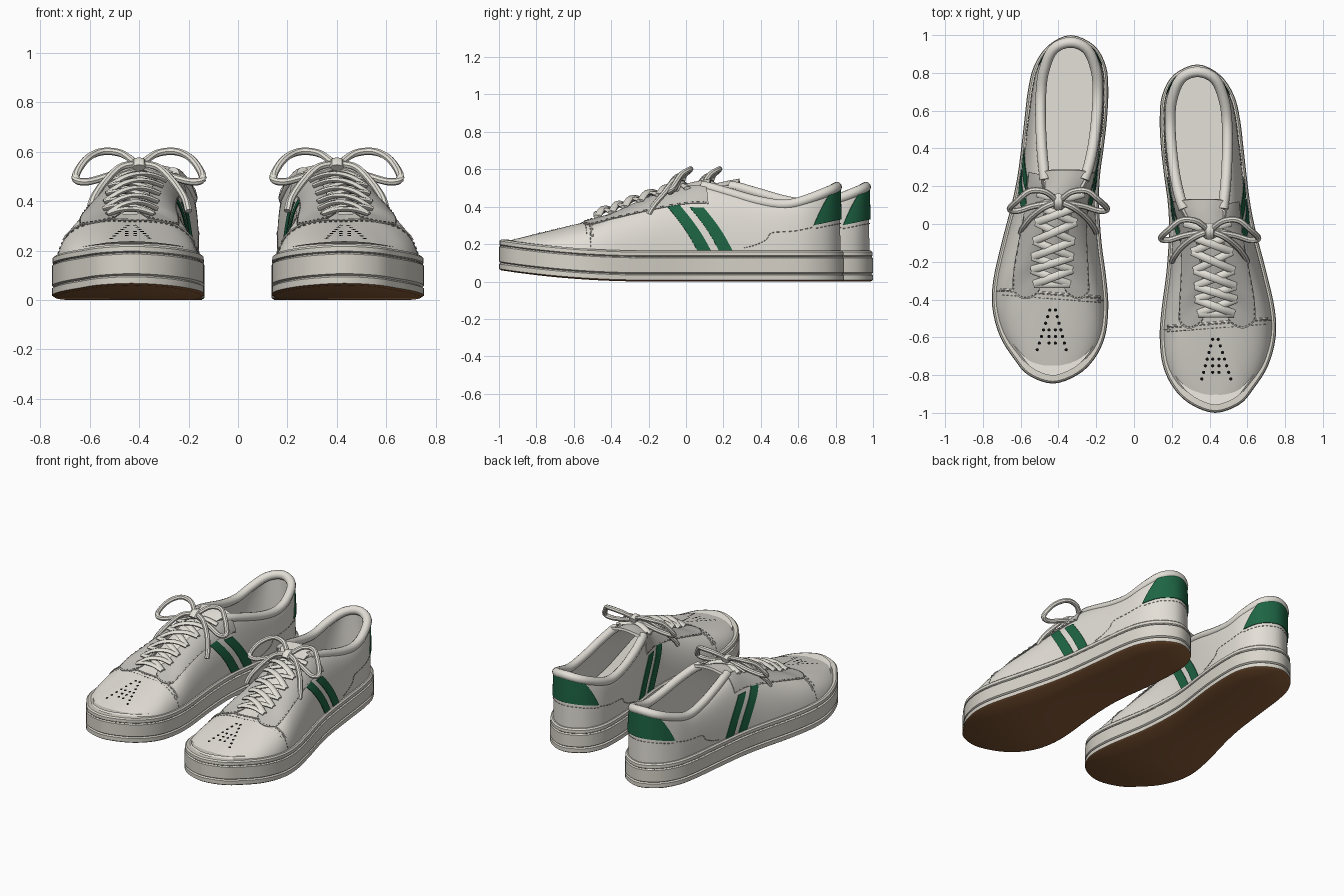
import bpy
from math import floor, cos, sin, pi, radians
from mathutils import Vector
from mathutils.bvhtree import BVHTree

if "Cube" in bpy.data.objects:
    bpy.data.objects.remove(bpy.data.objects["Cube"], do_unlink=True)

def material(name, *rgb):
    m = bpy.data.materials.new(name)
    m.use_nodes = True
    m.diffuse_color = (*rgb, 1)
    m.node_tree.nodes["Principled BSDF"].inputs["Base Color"].default_value = (*rgb, 1)
    return m
LEATHER = material("off white leather", .77, .74, .68)
RUBBER = material("pale rubber", .7, .67, .6)
SUEDE = material("grey suede", .57, .55, .51)
GREEN = material("dark green", .013, .13, .058)
BROWN = material("brown outsole", .25, .108, .04)
LINING = material("beige insole", .78, .75, .69)
LACE = material("lace white", .77, .75, .68)
THREAD = material("grey thread", .35, .34, .31)
BLACK = material("black hole", .004, .004, .004)

# Keys from toe to heel: sole y, inner x, outer x, opening y, inner x, outer x, z
KEYS = [
    (-1.0, .43, .43, -.42, .435, .435, .345), (-.955, .30, .56, -.415, .42, .45, .347),
    (-.87, .21, .635, -.41, .40, .47, .35), (-.75, .153, .71, -.40, .385, .485, .355),
    (-.6, .136, .75, -.37, .375, .49, .365), (-.45, .146, .745, -.32, .37, .49, .39),
    (-.25, .172, .7, -.2, .355, .48, .445), (-.05, .185, .648, -.04, .32, .47, .495),
    (.1, .18, .617, .08, .25, .485, .51), (.25, .16, .597, .22, .21, .5, .475),
    (.4, .143, .58, .38, .187, .508, .43), (.55, .136, .562, .53, .178, .507, .41),
    (.68, .148, .53, .66, .187, .49, .44), (.79, .21, .455, .78, .24, .435, .485),
    (.845, .335, .335, .82, .335, .335, .505)]
inner, outer = ([Vector((k[s], k[0], k[s + 3], k[3], k[6])) for k in KEYS] for s in (1, 2))
RING = inner + outer[-2:0:-1]
TURN = len(RING)
HEEL = TURN // 2
N = 4 * TURN

def spline(pts, r, closed=False):
    n = len(pts)
    i = floor(r) if closed else max(0, min(floor(r), n - 2))
    f = r - i
    a, b, c, d = (pts[j % n if closed else max(0, min(j, n - 1))] for j in range(i - 1, i + 3))
    return (b * 2 + (c - a) * f + (a * 2 - b * 5 + c * 4 - d) * f**2 + (b * 3 - a - c * 3 + d) * f**3) / 2
def smooth(pts, n=8):
    pts = [Vector(p) for p in pts]
    return [spline(pts, i / n) for i in range((len(pts) - 1) * n + 1)]
def outline(r, inset, z):
    p, a, b = (spline(RING, r + e, True) for e in (0, -.05, .05))
    t = Vector((b[0] - a[0], b[1] - a[1])).normalized()
    lift = .06 * max(0, (-.2 - p[1]) / .8) ** 2
    return Vector((p[0] + t.y * inset, p[1] - t.x * inset, z + lift))
def opening(r):
    return Vector(spline(RING, r, True)[2:])
def skin(r, t, off=0):
    if off:
        n = (skin(r, t + .02) - skin(r, t - .02)).cross(skin(r + .03, t) - skin(r - .03, t))
        return skin(r, t) + n.normalized() * off
    b, c = outline(r, .02, .15), opening(r)
    p = b.lerp(c, .1)
    p.z = b.z + (c.z - b.z) * (.1 + .73 * min(1, min(r % TURN, TURN - r % TURN) / 5))
    return b * (1 - t)**2 + p * 2 * t * (1 - t) + c * t * t

def grid(f, nu, nv, closed=False):
    cols = nu if closed else nu + 1
    verts = [f(i / nu, j / nv) for i in range(cols) for j in range(nv + 1)]
    at = lambda i, j: (i % cols) * (nv + 1) + j
    return verts, [(at(i, j), at(i, j + 1), at(i + 1, j + 1), at(i + 1, j))
                   for i in range(nu) for j in range(nv)]
def sweep(path, w, h, sides=8):
    n, rings, side = len(path), [], Vector((1, 0, 0))
    for i, p in enumerate(path):
        t = (path[min(i + 1, n - 1)] - path[max(i - 1, 0)]).normalized()
        s = t.cross(Vector((0, 0, 1)))
        side = s.normalized() if s.length > .05 else side
        up = side.cross(t)
        rings += [p + side * cos(2 * pi * j / sides) * w - up * sin(2 * pi * j / sides) * h
                  for j in range(sides)]
    at = lambda i, j: i * sides + j % sides
    faces = [(at(i, j), at(i, j + 1), at(i + 1, j + 1), at(i + 1, j))
             for i in range(n - 1) for j in range(sides)]
    return rings, faces + [tuple(range(sides))[::-1], tuple(at(n - 1, j) for j in range(sides))]
def join(parts):
    verts, faces = [], []
    for v, f in parts:
        faces += [tuple(i + len(verts) for i in q) for q in f]
        verts += v
    return verts, faces

# Each part is made for the left shoe and mirrored for the right shoe
def add(name, geo, *mats, thick=0, grow=1, rule=lambda i: 0):
    for side, sx, dy in (("left", 1, 0), ("right", -1, .155)):
        me = bpy.data.meshes.new(name)
        me.from_pydata([(v.x * sx, v.y + dy, v.z) for v in geo[0]], [], [f[::sx] for f in geo[1]])
        for m in mats:
            me.materials.append(m)
        for p in me.polygons:
            p.material_index = rule(p.index)
        me.shade_smooth()
        me.set_sharp_from_angle(angle=radians(40))
        ob = bpy.data.objects.new(f"{side}_{name}", me)
        bpy.context.collection.objects.link(ob)
        if thick:
            s = ob.modifiers.new("thickness", "SOLIDIFY")
            s.thickness, s.offset = thick, grow
            ob.modifiers.new("crisp rim", "EDGE_SPLIT").split_angle = radians(50)

# Sole with two grooves, brown underneath, and insole
cap = [tuple(dict.fromkeys((j, j + 1, N - j - 1, (N - j) % N))) for j in range(N // 2)]
PROFILE = [(.012, 0), (0, .008), (0, .034), (.01, .04), (0, .047), (0, .126),
           (.01, .132), (.002, .138), (.003, .157), (.012, .165), (.045, .165)]
v, f = grid(lambda u, w: outline(u * TURN, *PROFILE[round(w * 10)]), N, 10, True)
f += [tuple(i * 11 for i in q) for q in cap]
add("sole", (v, f), RUBBER, BROWN, rule=lambda i: int(i >= 10 * N or i % 10 == 0))
add("insole", ([outline(i / 4, .042, .178) for i in range(N)], [q[::-1] for q in cap]), LINING)

# Upper and padded collar
upper = grid(lambda u, t: skin(u * TURN, t), N, 12, True)
add("upper", upper, LEATHER, thick=.014, grow=-1)
tree = BVHTree.FromPolygons(*upper)
rim = [opening(8 + i / 4) for i in range(49)]
rim = [p + (Vector((.345, min(p.y, .6), p.z)) - p).normalized() * .014 for p in rim]
add("collar", sweep(rim, .028, .028, sides=12), LEATHER)

def drop(x, y, off=.003):
    p, n, *_ = tree.ray_cast(Vector((x, y, 2)), Vector((0, 0, -1)))
    return p + n * off, n
def from_side(s, y, z):
    p, n, *_ = tree.ray_cast(Vector((.4 + 2 * s, y, z)), Vector((-s, 0, 0)))
    return p + n * .002

# Tongue
TONGUE = smooth([(.44, -.46, .315), (.435, -.4, .345), (.42, -.2, .445),
                 (.395, -.04, .51), (.375, .05, .535), (.365, .13, .55)], 4)
def tongue(u, w):
    e = 2 * w - 1
    half = .05 + .055 * u + .15 * max(0, u - .85)
    return TONGUE[round(u * 20)] + Vector((e * half, -.012 * e**4 * (u > .8), -.025 * e * e))
add("tongue", grid(tongue, 20, 10), LEATHER, thick=.016, grow=-1)

# Eyestays, side stripes and heel tab
def stay_edge(r):
    return .58 + .14 * max(0, 4 - min(r, TURN - r))
def stay(r, t):
    return skin(r, stay_edge(r) * (1 - t) + .99 * t, .003)
for label, s, a in (("inner", -1, 2), ("outer", 1, TURN - 8.2)):
    add(label + "_eyestay", grid(lambda u, t: stay(a + 6.2 * u, t), 40, 8), SUEDE, thick=.005)
    for num, low, high, top in (("front", .06, -.11, .41), ("rear", .175, .02, .395)):
        def stripe(u, t):
            y = low + (high - low) * t + .073 * (u if s < 0 else 1 - u) + .012 * sin(pi * t)
            return from_side(s, y, .165 + (top - .165) * t)
        add(f"{label}_{num}_stripe", grid(stripe, 4, 12), GREEN, thick=.004)
add("heel_tab", grid(lambda u, t: skin(HEEL + (2 * u - 1) * (1.9 - .85 * t), .36 + .62 * t, .002), 24, 8),
    GREEN, thick=.005)

# Stitching and toe cap edge
def dashes(path):
    return join([sweep(path[i:i + 2], .002, .002, sides=4) for i in range(0, len(path) - 1, 2)])
def across(y):
    return [drop(.18 + .0105 * i, y + .0008 * i)[0] for i in range(51)]
QUARTER = smooth([(0, .31, .18), (0, .37, .195), (0, .43, .225), (0, .46, .26), (0, .58, .27), (0, .68, .29)])
seams = [dashes(across(-.55)), dashes(across(-.57))]
for s in (-1, 1):
    seams.append(dashes([skin(s * r % TURN, stay_edge(r) + .02, .01) for r in [2 + i / 8 for i in range(50)]]))
    seams.append(dashes([from_side(s, p.y, p.z) for p in QUARTER]))
    seams.append(dashes([from_side(s, -.535 + .025 * s, .185 + .01 * i) for i in range(9)]))
seams.append(dashes([skin(HEEL - 1.9 + i / 10, .31, .003) for i in range(39)]))
seams.append(dashes([outline(i / 10, .006, .133) for i in range(10 * TURN)]))
add("stitching", join(seams), THREAD)
add("toe_cap_edge", sweep(across(-.54), .005, .004), LEATHER)

# Toe perforations
dots = []
for j in range(7):
    for x in [-.014 - .0095 * j, .016 + .011 * j] + [-.014, .02] * (2 < j < 6):
        p, n = drop(.43 + x, -.61 - .035 * j, .002)
        a = n.cross(Vector((0, 1, 0))).normalized()
        b = n.cross(a)
        dots.append(([p + (a * cos(k * pi / 4) + b * sin(k * pi / 4)) * .009 for k in range(8)],
                     [tuple(range(8))]))
add("toe_perforations", join(dots), BLACK)

# Crossed laces
def strand(r0, s0, r1, rise):
    a, b = skin(s0 * r0, .88, .013), skin(-s0 * r1, .88, .013)
    arch = ((0, 0), (.25, .75), (.5, 1), (.75, .75), (1, 0))
    return sweep(smooth([a.lerp(b, t) + Vector((0, 0, rise * k)) for t, k in arch], 4), .021, .011)
EYELETS = [3, 4.4, 5.2, 5.8, 6.4, 6.9, 7.4]
laces = [strand(3, 1, 3, .02)]
for lo, hi in zip(EYELETS, EYELETS[1:]):
    laces += [strand(lo, 1, hi, .022), strand(lo, -1, hi, .036)]
add("laces", join(laces), LACE)

# Bow: two loops, two loose ends and a knot
LOOP = [(.01, -.03, .55), (.07, .015, .592), (.15, .02, .6), (.215, -.03, .568), (.258, -.075, .495),
        (.215, -.085, .478), (.13, -.06, .5), (.01, -.04, .54)]
TAIL = [(.01, -.04, .55), (.08, -.07, .535), (.145, -.12, .47), (.185, -.17, .41), (.2, -.2, .36)]
bow = [sweep(smooth([(.4 + s * x, y, z) for x, y, z in pts], 6), .016, .015)
       for s in (-1, 1) for pts in (LOOP, TAIL)]
bow.append(sweep(smooth([(.4, -.07, .535), (.4, -.04, .56), (.4, .0, .55)], 4), .028, .018))
add("bow", join(bow), LACE)
